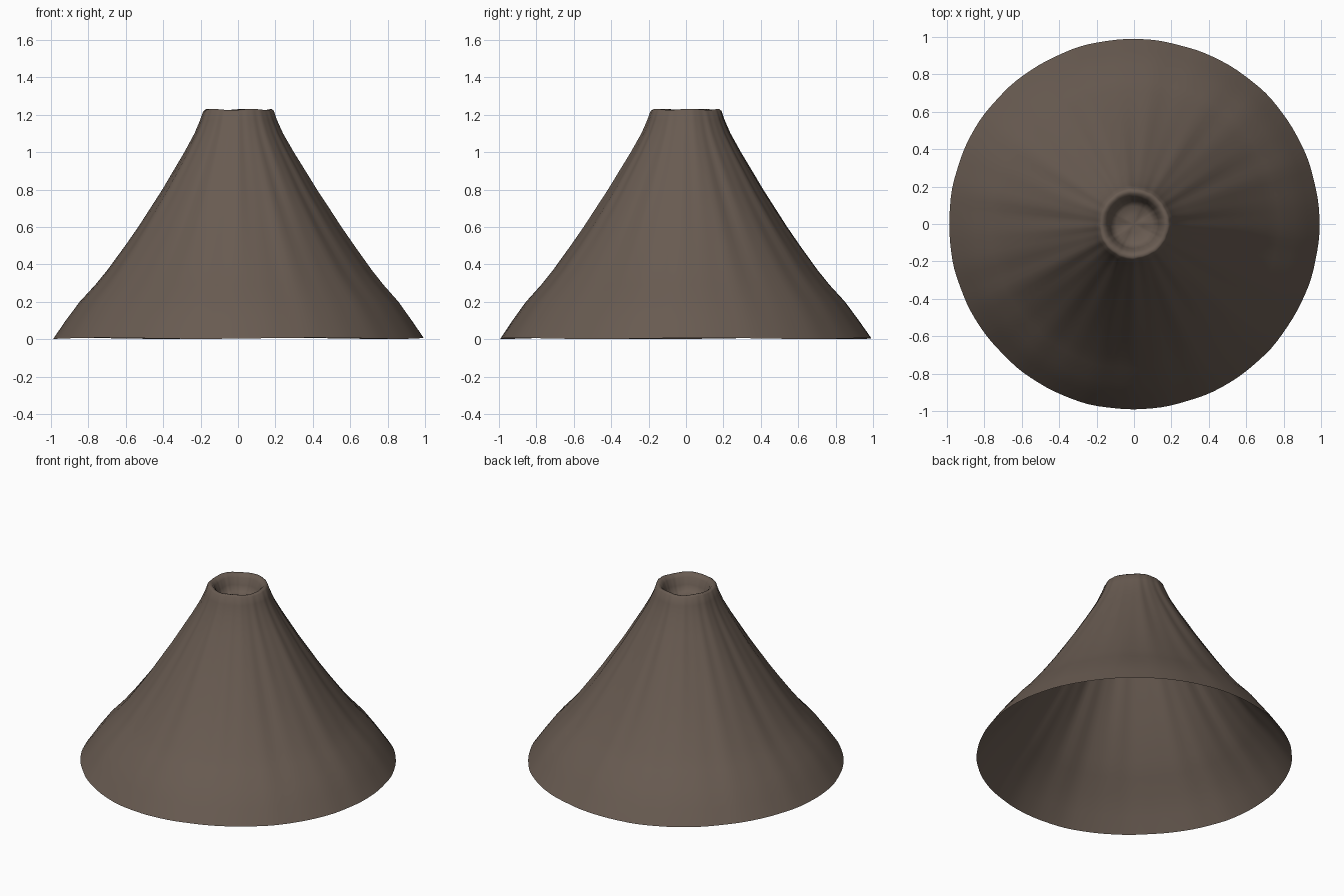
import bpy, bmesh, math

if "Cube" in bpy.data.objects:
    bpy.data.objects.remove(bpy.data.objects["Cube"])

# Single flat rock colour
rock = bpy.data.materials.new("dark_brown_rock")
rock.diffuse_color = (0.14, 0.105, 0.083, 1)
rock.use_nodes = True
rock.node_tree.nodes["Principled BSDF"].inputs["Base Color"].default_value = rock.diffuse_color

SEGMENTS = 128
# (radius, height): open foot, slope, rim, crater wall, crater floor
SLOPE = [(0.99, 0.005), (0.925, 0.1), (0.852, 0.2), (0.77, 0.29), (0.705, 0.37), (0.61, 0.5),
         (0.54, 0.6), (0.475, 0.7), (0.41, 0.8), (0.35, 0.9), (0.29, 1.0),
         (0.235, 1.1), (0.205, 1.17), (0.188, 1.22)]
CRATER = [(0.178, 1.228), (0.162, 1.225), (0.145, 1.205), (0.13, 1.16),
          (0.118, 1.13), (0.095, 1.115), (0.05, 1.11)]


def ridges(a, z):
    """Irregular erosion ridges running down the slope."""
    broad = math.sin(3 * a + 0.6 + z) + 0.7 * math.sin(7 * a + 2.1 - 0.8 * z)
    fine = 0.5 * math.sin(17 * a + 1.3 + 2 * z) + 0.35 * math.sin(29 * a + 4.0 - z)
    return broad * 0.5 + fine * 0.6


def build_volcano():
    bm = bmesh.new()
    rings = []
    for r, z in SLOPE + CRATER:
        # Ridges are strongest halfway down, faint at the foot and crater
        amp = 0.003 + 0.008 * math.sin(math.pi * min(z / 1.23, 1.0))
        if r < 0.18:
            amp = 0.002
        ring = []
        for i in range(SEGMENTS):
            a = 2 * math.pi * i / SEGMENTS
            rr = r + amp * ridges(a, z)
            dz = 0.003 * math.sin(5 * a + 1) if r > 0.95 or r < 0.19 else 0
            ring.append(bm.verts.new((rr * math.cos(a), rr * math.sin(a), z + dz)))
        rings.append(ring)
    for low, high in zip(rings, rings[1:]):
        for i in range(SEGMENTS):
            j = (i + 1) % SEGMENTS
            bm.faces.new((low[i], low[j], high[j], high[i]))
    # Crater floor
    centre = bm.verts.new((0, 0, 1.11))
    for i in range(SEGMENTS):
        bm.faces.new((rings[-1][i], rings[-1][(i + 1) % SEGMENTS], centre))
    for f in bm.faces:
        f.smooth = True
    mesh = bpy.data.meshes.new("volcano_cone")
    bm.to_mesh(mesh)
    bm.free()
    mesh.materials.append(rock)
    obj = bpy.data.objects.new("volcano_cone", mesh)
    bpy.context.collection.objects.link(obj)


build_volcano()
